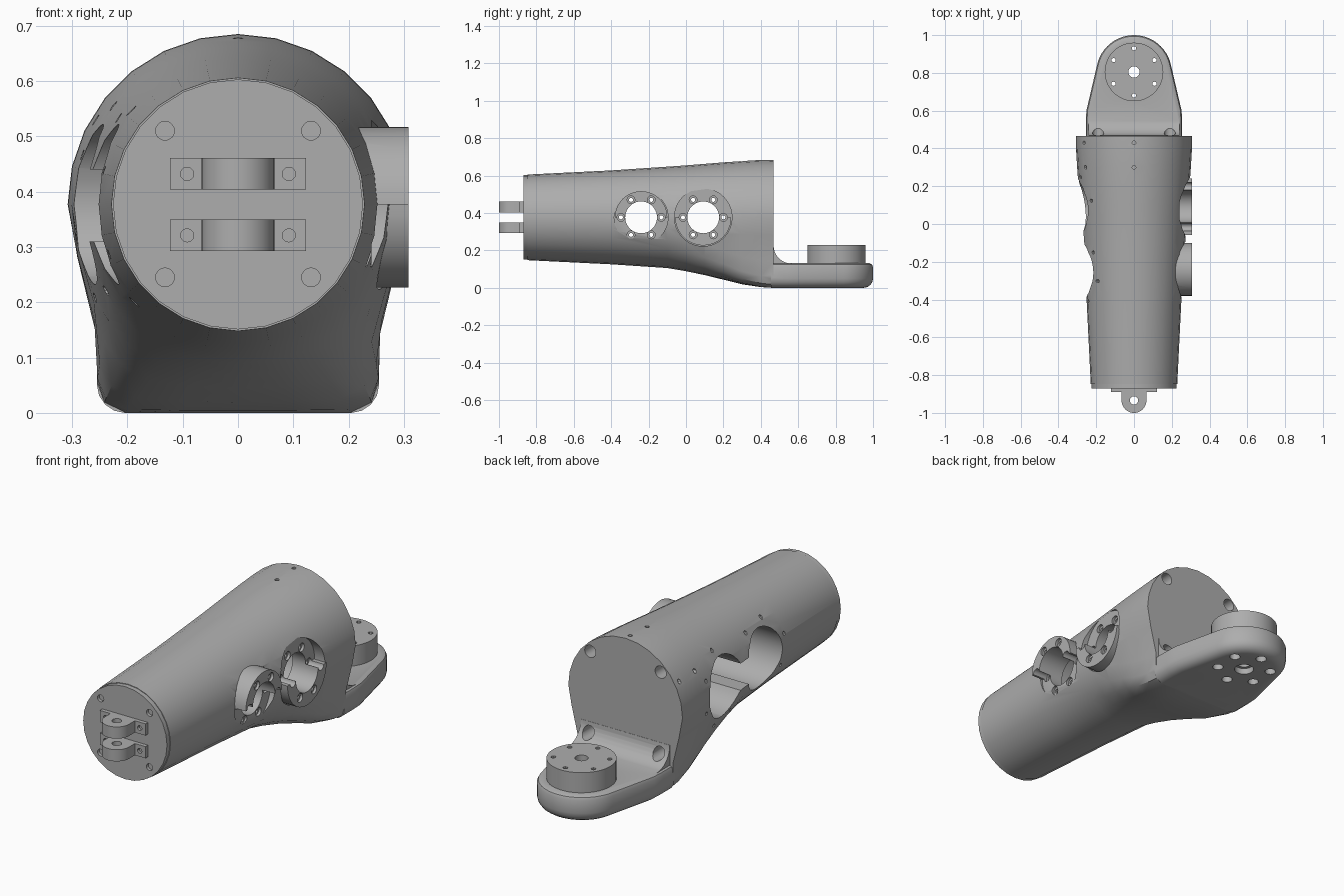
import bpy, bmesh
from math import sin, cos, pi, radians
from mathutils import Vector

cube = bpy.data.objects.get("Cube")
if cube:
    bpy.data.objects.remove(cube, do_unlink=True)

grey = bpy.data.materials.new("light_grey")
grey.use_nodes = True
grey.diffuse_color = (0.42, 0.42, 0.42, 1)
grey.node_tree.nodes["Principled BSDF"].inputs["Base Color"].default_value = grey.diffuse_color

CZ = 0.377  # height of the tube axis


def loft(name, rings):
    """Closed solid through equally long rings of points."""
    bm = bmesh.new()
    loops = [[bm.verts.new(p) for p in ring] for ring in rings]
    n = len(loops[0])
    for a, b in zip(loops, loops[1:]):
        for i in range(n):
            j = (i + 1) % n
            bm.faces.new((a[i], a[j], b[j], b[i]))
    bm.faces.new(loops[0])
    bm.faces.new(loops[-1])
    bmesh.ops.recalc_face_normals(bm, faces=bm.faces)
    mesh = bpy.data.meshes.new(name)
    bm.to_mesh(mesh)
    bm.free()
    mesh.materials.append(grey)
    obj = bpy.data.objects.new(name, mesh)
    bpy.context.collection.objects.link(obj)
    return obj


def prism(name, outline, axis, lo, hi):
    """Extrude a 2D outline along x, y or z."""
    def place(p, h):
        q = list(p)
        q.insert("xyz".index(axis), h)
        return q
    return loft(name, [[place(p, h) for p in outline] for h in (lo, hi)])


def arc(cu, cv, r, start, end, n):
    return [(cu + r * cos(radians(start + (end - start) * i / n)),
             cv + r * sin(radians(start + (end - start) * i / n))) for i in range(n + 1)]


def rod(axis, u, v, r, lo, hi, n=20):
    return prism("rod", arc(u, v, r, 0, 360, n)[:-1], axis, lo, hi)


def combine(obj, other, op="DIFFERENCE"):
    mod = obj.modifiers.new("join", "BOOLEAN")
    mod.operation, mod.object, mod.solver = op, other, "EXACT"
    bpy.context.view_layer.update()
    dg = bpy.context.evaluated_depsgraph_get()
    mesh = bpy.data.meshes.new_from_object(obj.evaluated_get(dg))
    obj.modifiers.clear()
    obj.data = mesh
    bpy.data.objects.remove(other, do_unlink=True)


# Tapered tube whose underside flows into a flat slab
SLAB = [(.308, CZ), (.29, .28), (.256, .14), (.255, .055), (.242, .018), (.205, 0), (.1, 0), (0, 0)]


def section(y, r, t):
    pts = []
    for k in range(28):
        a = 2 * pi * k / 28
        p = Vector((r * cos(a), CZ + r * sin(a)))
        if k > 14:
            m = k - 14 if k <= 21 else 28 - k
            s = Vector(SLAB[m])
            if k <= 21:
                s.x = -s.x
            p = p.lerp(s, t)
        pts.append((p.x, y, p.y))
    return pts


arm = loft("arm_body", [section(*s) for s in (
    (-.847, .229, 0), (-.4, .251, 0), (-.1, .271, 0), (0, .278, .1), (.1, .286, .25),
    (.2, .294, .47), (.3, .301, .75), (.4, .307, .94), (.467, .308, 1))])

# Rounded tab with soft edges


def tab_ring(z, d):
    side = [(.255 - d, .455), (.255 - d, .54), (.252 - d, .6)]
    pts = side + arc(0, .8, .2 - d, 12, 168, 24) + [(-x, y) for x, y in reversed(side)]
    return [(x, y, z) for x, y in pts]


tab = loft("tab", [tab_ring(*s) for s in (
    (0, .05), (.004, .031), (.015, .015), (.031, .004), (.05, 0), (.112, 0), (.125, .006), (.132, .02))])
combine(arm, tab, "UNION")

# Fillet between the tab and the rear face
fillet = prism("fillet", [(.45, .11), (.565, .11)] + arc(.565, .227, .097, 270, 180, 8) + [(.45, .227)],
               "x", -.24, .24)
combine(arm, fillet, "UNION")

# Round pivot pad on the tab, with bolt holes
PY = .805
combine(arm, rod("z", 0, PY, .155, .1, .23, 48), "UNION")
combine(arm, rod("z", 0, PY, .03, -.1, .3))
combine(arm, rod("z", 0, PY, .045, -.1, .03))
for k in range(6):
    a = radians(30 + 60 * k)
    x, y = .125 * cos(a), PY + .125 * sin(a)
    combine(arm, rod("z", x, y, .011, -.1, .3, 12))
    combine(arm, rod("z", x, y, .025, -.1, .04, 16))

# Bolt holes in the rear face
for x in (-.19, .19):
    for z in (.18, .57):
        combine(arm, rod("y", x, z, .03, .4, .55))

# Side ports: seat, half-ring boss, deep pocket, through hole and bolts
PORTS = ((-.24, .14, 0), (.092, .15, 180))
for y, r, turn in PORTS:
    combine(arm, rod("x", y, CZ, r + .004, .241, .5, 40))
    boss = prism("boss", arc(y, CZ, r, turn, turn + 180, 24), "x", .2, .308)
    combine(arm, boss, "UNION")
for y, r, turn in PORTS:
    combine(arm, rod("x", y, CZ, .145, -.5, .17, 40))
    combine(arm, rod("x", y, CZ, .085, .1, .5, 40))
    for k in range(6):
        a = radians(60 * k)
        u, v = y + .108 * cos(a), CZ + .108 * sin(a)
        raised = sin(a) * cos(radians(turn)) > .1
        combine(arm, rod("x", u, v, .011, .1, .5, 12))
        combine(arm, rod("x", u, v, .021, .295 if raised else .228, .5, 16))

# Neck joining the two pockets
neck = prism("neck", [(-.2, .31), (.05, .31), (.05, .44), (-.2, .44)], "x", -.5, .168)
combine(arm, neck)

# Small cover screw holes around the pockets and on the top
for y, start in ((-.24, 60), (.092, -120)):
    for k in range(5):
        a = radians(start + 50 * k)
        u, v = y + .18 * cos(a), CZ + .18 * sin(a)
        combine(arm, rod("x", u, v, .009, -.4, -.16, 10))
for y in (.3, .43):
    combine(arm, rod("z", 0, y, .01, .62, .8, 12))
    combine(arm, rod("x", y, .53, .01, -.4, -.21, 12))

# Front cap with four screw holes
cap = prism("front_cap", arc(0, CZ, .226, 0, 360, 28)[:-1], "y", -.87, -.846)
for x in (-.132, .132):
    for z in (.245, .51):
        combine(cap, rod("y", x, z, .017, -.9, -.855, 16))

# Two clevis lugs on the front
parts = [arm, cap]
for name, z in (("lower_lug", .293), ("upper_lug", .404)):
    foot = [(.123, -.865), (-.123, -.865), (-.123, -.889), (-.066, -.889)]
    lug = prism(name, foot + arc(0, -.934, .066, 180, 360, 20) + [(.066, -.889), (.123, -.889)],
                "z", z, z + .057)
    combine(lug, rod("z", 0, -.934, .022, .2, .6))
    for x in (-.092, .092):
        combine(lug, rod("y", x, z + .028, .012, -.95, -.875, 12))
    parts.append(lug)

bpy.ops.object.select_all(action="DESELECT")
for obj in parts:
    obj.select_set(True)
bpy.context.view_layer.objects.active = arm
bpy.ops.object.shade_smooth_by_angle(angle=radians(30))
